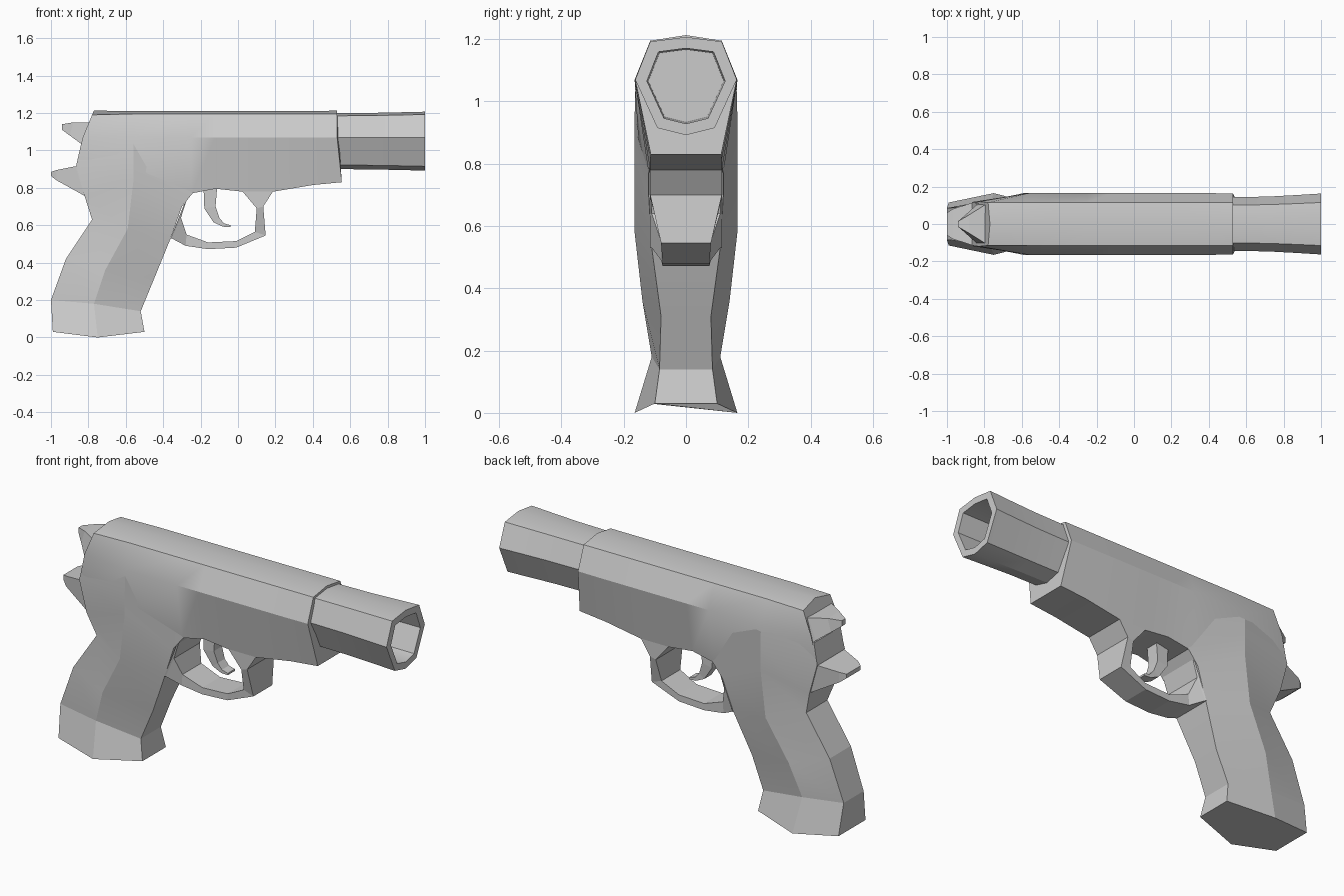
import bpy, bmesh


def loft(name, rings, closed=False, smooth=None):
    """Skin a list of equal-length rings; cap the ends unless closed."""
    bm = bmesh.new()
    vs = [[bm.verts.new(p) for p in r] for r in rings]
    pairs = list(zip(vs, vs[1:]))
    if closed:
        pairs.append((vs[-1], vs[0]))
    else:
        bm.faces.new(vs[0])
        bm.faces.new(vs[-1])
    n = len(vs[0])
    for a, b in pairs:
        for i in range(n):
            j = (i + 1) % n
            bm.faces.new((a[i], a[j], b[j], b[i]))
    bmesh.ops.recalc_face_normals(bm, faces=bm.faces)
    me = bpy.data.meshes.new(name)
    bm.to_mesh(me)
    bm.free()
    ob = bpy.data.objects.new(name, me)
    bpy.context.collection.objects.link(ob)
    if smooth:
        bpy.ops.object.select_all(action='DESELECT')
        ob.select_set(True)
        bpy.context.view_layer.objects.active = ob
        bpy.ops.object.shade_smooth_by_angle(angle=smooth)
    return ob


def mirror(half):
    """Half section (y >= 0) -> full ring; points on y = 0 are not doubled."""
    return half + [(x, -y, z) for x, y, z in reversed(half) if y > 0]


# Upper body: faceted roof, widest at z = 1.07, narrowing to the underside
body = [mirror([(-.77, 0, 1.213), (-.78, .115, 1.19), (-.83, .12, 1.07), (-.865, .115, .92)])]
for x, w, zb, wb in [(-.56, .165, .83, .15), (-.25, .165, .77, .12), (-.12, .165, .795, .115),
                     (.02, .165, .78, .115), (.19, .165, .78, .115), (.40, .165, .815, .115)]:
    body.append(mirror([(x, 0, 1.21), (x, .115, 1.195), (x, w, 1.07), (x, wb, zb)]))
body.append(mirror([(.53, 0, 1.213), (.53, .115, 1.195), (.53, .163, 1.07), (.555, .113, .83)]))
loft("upper_body", body, smooth=.5)

# Barrel: eight-sided flared tube with a recessed bore
def barrel_ring(x, s, t):
    h = [(0, 1.207), (.115, 1.192), (.163, 1.07), (.092, .915), (0, .892)]
    ring = mirror([(x, y * s, 1.05 + (z - 1.05) * t) for y, z in h])
    return ring

loft("barrel", [barrel_ring(.45, .88, .95), barrel_ring(.54, .88, .95), barrel_ring(.72, .9, .96),
                barrel_ring(.87, .95, .98), barrel_ring(1, 1, 1),
                barrel_ring(1, .77, .77), barrel_ring(.56, .74, .74)], smooth=.5)

# Grip: six-sided rings given as back, middle, front (x, half width, z)
grip = [
    [(-.99, .115, .03), (-.75, .165, 0), (-.50, .10, .03)],
    [(-1.0, .085, .20), (-.77, .11, .18), (-.52, .085, .14)],
    [(-.92, .09, .42), (-.71, .14, .36), (-.45, .08, .31)],
    [(-.78, .09, .63), (-.59, .165, .58), (-.36, .11, .53)],
    [(-.82, .12, .755), (-.56, .165, .83), (-.30, .12, .70)],
    [(-.865, .118, .92), (-.56, .165, .95), (-.235, .12, .78)],
    [(-.84, .11, 1.03), (-.56, .162, 1.07), (-.24, .14, 1.0)],
]
loft("grip", [mirror(g) for g in grip], smooth=.2)


def strip(name, stations, smooth=None):
    """Bar through stations of (edge A xz, edge B xz, half width)."""
    loft(name, [[(a[0], -w, a[1]), (a[0], w, a[1]), (b[0], w, b[1]), (b[0], -w, b[1])]
                for a, b, w in stations], smooth=smooth)


# Trigger guard: outer edge, inner edge, half width
strip("trigger_guard", [
    ((-.36, .53), (-.25, .81), .115),
    ((-.355, .53), (-.305, .64), .11),
    ((-.28, .49), (-.275, .55), .08),
    ((-.16, .472), (-.16, .508), .075),
    ((-.01, .48), (-.01, .515), .075),
    ((.148, .545), (.09, .565), .08),
    ((.135, .70), (.10, .69), .115),
    ((.19, .785), (.02, .785), .115)])

# Trigger
strip("trigger", [
    ((-.185, .82), (-.11, .82), .035),
    ((-.18, .69), (-.12, .70), .035),
    ((-.13, .615), (-.10, .64), .03),
    ((-.08, .592), (-.075, .61), .03),
    ((-.04, .59), (-.04, .60), .03)])

# Hammer spur and rear tang, both tapering backwards
strip("hammer", [
    ((-.76, 1.155), (-.82, 1.02), .11),
    ((-.80, 1.15), (-.845, 1.04), .10),
    ((-.88, 1.15), (-.90, 1.08), .05),
    ((-.94, 1.14), (-.94, 1.11), .015)])
strip("rear_tang", [
    ((-.82, .92), (-.79, .77), .117),
    ((-.87, .915), (-.82, .757), .112),
    ((-.97, .895), (-.97, .84), .08),
    ((-1.0, .885), (-1.0, .863), .06)])
